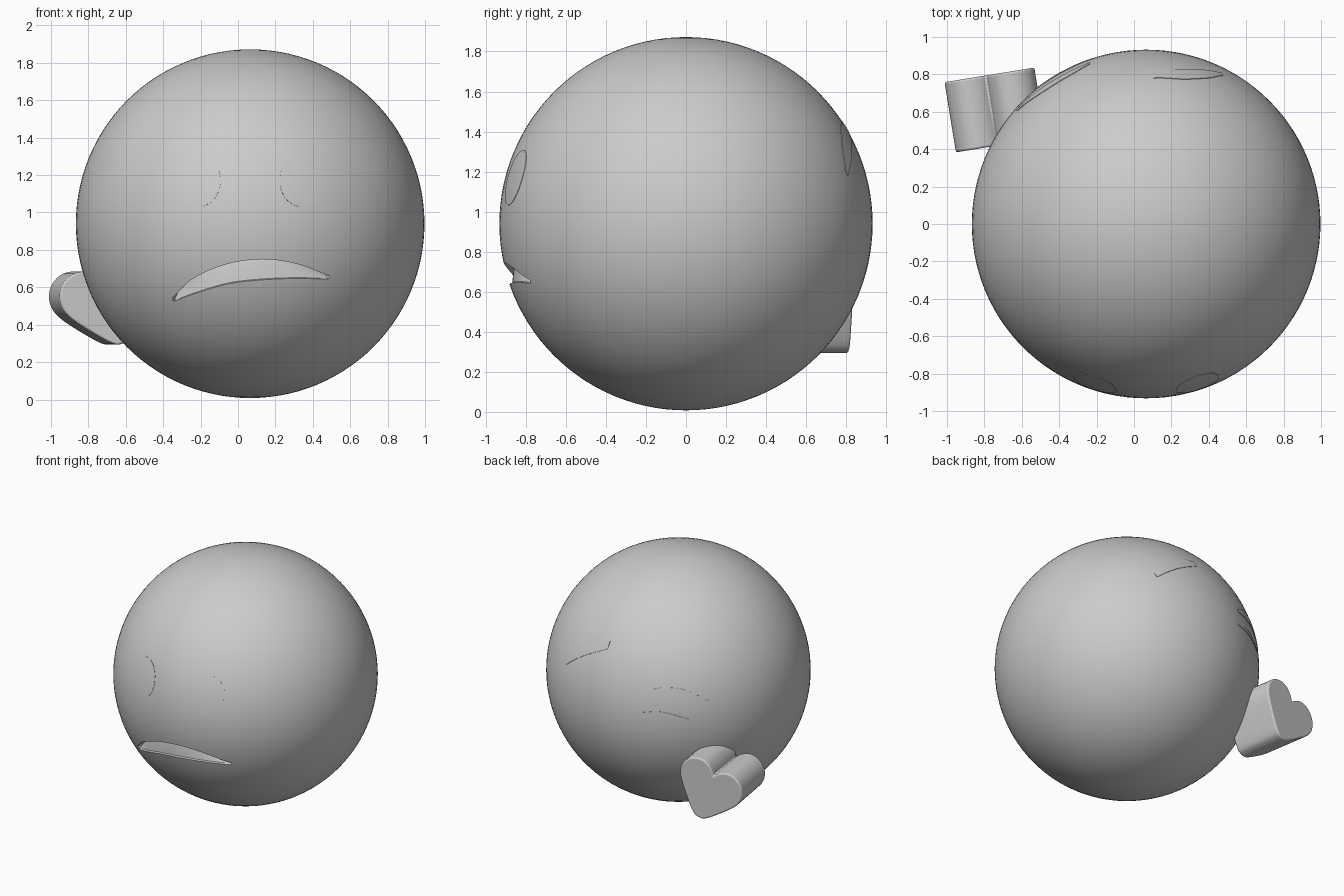
import bpy, bmesh, math
from mathutils import Vector

if "Cube" in bpy.data.objects:
    bpy.data.objects.remove(bpy.data.objects["Cube"])

R = 0.932
CENTRE = Vector((0.065, 0, 0.94))

grey = bpy.data.materials.new("plain_grey")
grey.use_nodes = True
grey.diffuse_color = (0.6, 0.6, 0.6, 1)
grey.node_tree.nodes["Principled BSDF"].inputs["Base Color"].default_value = (0.6, 0.6, 0.6, 1)


def finish(name, bm):
    bmesh.ops.recalc_face_normals(bm, faces=bm.faces)
    mesh = bpy.data.meshes.new(name)
    bm.to_mesh(mesh)
    bm.free()
    mesh.materials.append(grey)
    ob = bpy.data.objects.new(name, mesh)
    bpy.context.collection.objects.link(ob)
    return ob


def smooth(ob, angle):
    bpy.ops.object.select_all(action='DESELECT')
    ob.select_set(True)
    bpy.context.view_layer.objects.active = ob
    bpy.ops.object.shade_smooth_by_angle(angle=math.radians(angle))


def spline(pts, t):
    """Catmull-Rom point at t in 0..1 along a few (x, z) points."""
    p = [Vector(q) for q in pts]
    p = [2 * p[0] - p[1]] + p + [2 * p[-1] - p[-2]]
    f = t * (len(pts) - 1)
    i = min(int(f), len(pts) - 2)
    f -= i
    a, b, c, d = p[i:i + 4]
    return 0.5 * (2 * b + (c - a) * f + (2 * a - 5 * b + 4 * c - d) * f * f
                  + (3 * b - a - 3 * c + d) * f ** 3)


def patch(name, upper, lower, side, inner, outer, cols=32, rows=6):
    """Closed shell between two curves, wrapped on the ball; radii run top to bottom."""
    bm = bmesh.new()
    layers = []
    for radii in (inner, outer):
        grid = []
        for j in range(rows + 1):
            v = j / rows
            r = radii[0] + (radii[1] - radii[0]) * v
            line = []
            for i in range(cols + 1):
                p = upper(i / cols).lerp(lower(i / cols), v)
                d = Vector((p.x, side * math.sqrt(R * R - p.x ** 2 - p.y ** 2), p.y))
                line.append(bm.verts.new(CENTRE + d.normalized() * r))
            grid.append(line)
        layers.append(grid)
        for j in range(rows):
            for i in range(cols):
                bm.faces.new((grid[j][i], grid[j][i + 1], grid[j + 1][i + 1], grid[j + 1][i]))
    a, b = layers
    rim = ([(0, i) for i in range(cols)] + [(j, cols) for j in range(rows)]
           + [(rows, i) for i in range(cols, 0, -1)] + [(j, 0) for j in range(rows, 0, -1)])
    for (j, i), (m, n) in zip(rim, rim[1:] + rim[:1]):
        bm.faces.new((a[j][i], a[m][n], b[m][n], b[j][i]))
    return finish(name, bm)


def curve(*pts):
    return lambda t: spline(pts, t)


def arc(x, z, rx, rz, sign):
    """Half an ellipse, stopping just short of the ends."""
    def at(t):
        a = math.pi * (0.97 - 0.94 * t)
        return Vector((x + rx * math.cos(a), z + sign * rz * math.sin(a)))
    return at


# Ball
bm = bmesh.new()
bmesh.ops.create_uvsphere(bm, u_segments=112, v_segments=56, radius=R)
bmesh.ops.translate(bm, vec=CENTRE, verts=bm.verts)
ball = finish("ball_head", bm)

# Frowning mouth, sunk deeper along its upper lip
cutter = patch("mouth_cutter",
               curve((-.415, -.395), (-.30, -.29), (-.12, -.215), (.07, -.19), (.25, -.215), (.425, -.28)),
               curve((-.41, -.415), (-.27, -.365), (-.11, -.32), (.07, -.30), (.25, -.293), (.42, -.297)),
               -1, (R - .06, R - .015), (R + .05, R + .05))
cut = ball.modifiers.new("mouth", 'BOOLEAN')
cut.object = cutter
cut.operation = 'DIFFERENCE'
cut.solver = 'EXACT'
bpy.context.view_layer.objects.active = ball
bpy.ops.object.modifier_apply(modifier=cut.name)
bpy.data.objects.remove(cutter)
smooth(ball, 20)

# Round front eyes, almost flush
for name, s in (("left_eye", 1), ("right_eye", -1)):
    eye = patch(name, arc(s * .273, .23, .115, .138, 1), arc(s * .273, .23, .115, .138, -1),
                -1, (R - .02, R - .02), (R + .002, R + .002), 24, 8)
    smooth(eye, 20)

# Closed eyes and puckered lip lines on the back
BACK = {
    "back_left_eye": (curve((.41, .27), (.33, .39), (.20, .48), (.04, .51)),
                      curve((.40, .24), (.31, .31), (.20, .38), (.04, .46))),
    "back_right_eye": (curve((-.30, .22), (-.40, .27), (-.55, .26), (-.69, .17)),
                       curve((-.30, .19), (-.40, .20), (-.55, .18), (-.69, .13))),
    "back_lip_line": (curve((-.28, .08), (-.43, .10), (-.59, .05)),
                      curve((-.28, .07), (-.43, .07), (-.59, .04))),
}
for name, (up, low) in BACK.items():
    smooth(patch(name, up, low, 1, (R - .02, R - .02), (R + .003, R + .003), 20, 4), 20)

# Heart: half outline mirrored, tilted, extruded forward and rounded
half = [(0, .36), (.03, .40), (.085, .435), (.15, .435), (.21, .40), (.245, .34),
        (.245, .27), (.21, .20), (.13, .10), (.05, .015)]
outline = [(x, z) for x, z in half] + [(0, 0)] + [(-x, z) for x, z in half[:0:-1]]
n = 60
loop = [spline(outline + outline[:1], i / n) for i in range(n)]
across, out = Vector((.987, .16, 0)), Vector((-.16, .987, 0))
tip = Vector((-.675, .813, .30))
ca, sa = math.cos(math.radians(19)), math.sin(math.radians(19))
bm = bmesh.new()
rings = []
for depth in (0, -.38):
    rings.append([bm.verts.new(tip + across * (p.x * ca - p.y * sa)
                               + Vector((0, 0, p.x * sa + p.y * ca)) + out * depth) for p in loop])
    bm.faces.new(rings[-1])
for i in range(n):
    k = (i + 1) % n
    bm.faces.new((rings[0][i], rings[0][k], rings[1][k], rings[1][i]))
heart = finish("heart", bm)
bevel = heart.modifiers.new("rounded_rim", 'BEVEL')
bevel.width = .016
bevel.segments = 3
bevel.limit_method = 'ANGLE'
bevel.angle_limit = math.radians(60)
smooth(heart, 35)
